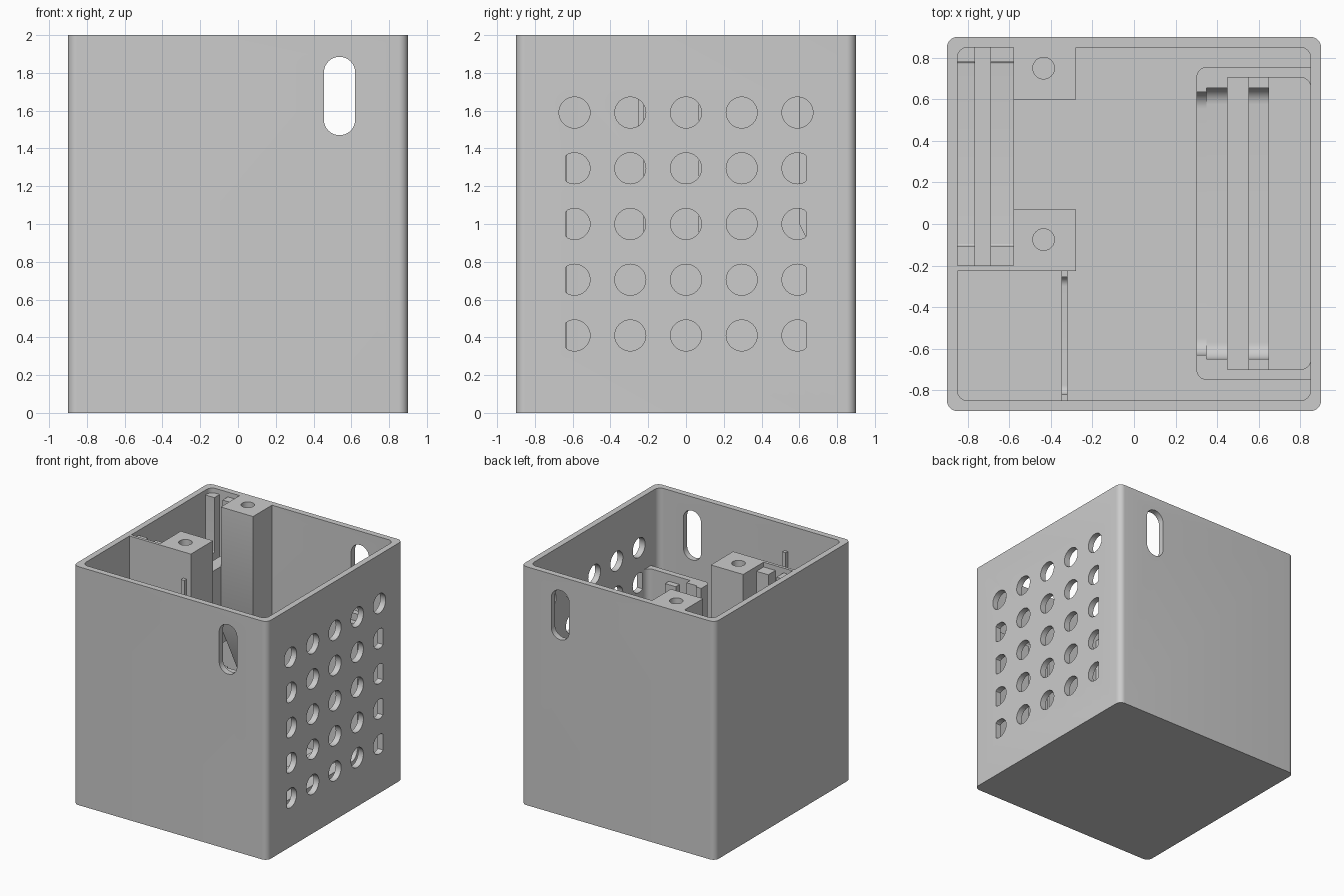
import bpy, bmesh, math

old = bpy.data.objects.get("Cube")
if old:
    bpy.data.objects.remove(old, do_unlink=True)

grey = bpy.data.materials.new("light_grey_plastic")
grey.use_nodes = True
GREY = (0.6, 0.6, 0.6, 1)
grey.diffuse_color = GREY
grey.node_tree.nodes["Principled BSDF"].inputs["Base Color"].default_value = GREY


def rounded(a0, a1, b0, b1, radii, steps=8):
    """Rounded rectangle; radii run from low-low corner anticlockwise."""
    if not isinstance(radii, tuple):
        radii = (radii,) * 4
    corners = ((a0, b0, 1, 1), (a1, b0, -1, 1), (a1, b1, -1, -1), (a0, b1, 1, -1))
    pts = []
    for i, ((a, b, sa, sb), r) in enumerate(zip(corners, radii)):
        if r == 0:
            pts.append((a, b))
            continue
        for k in range(steps + 1):
            t = math.pi + (i + k / steps) * math.pi / 2
            pts.append((a + sa * r + r * math.cos(t), b + sb * r + r * math.sin(t)))
    return pts


def u_profile(a0, a1, bottom, top, in0, in1, in_bottom, r):
    """Upright U: a block with a round-cornered opening cut from its top."""
    opening = rounded(in0, in1, in_bottom, top, (r, r, 0, 0))
    return [(a0, top), (a0, bottom), (a1, bottom), (a1, top)] + [opening[-2]] + opening[-3::-1] + [opening[-1]]


def prism(name, pts, axis, lo, hi):
    """Extrude a flat outline along an axis; x uses (y,z), y uses (x,z), z uses (x,y)."""
    place = {"x": lambda p, d: (d, p[0], p[1]),
             "y": lambda p, d: (p[0], d, p[1]),
             "z": lambda p, d: (p[0], p[1], d)}[axis]
    bm = bmesh.new()
    rings = [[bm.verts.new(place(p, d)) for p in pts] for d in (lo, hi)]
    n = len(pts)
    bm.faces.new(rings[0][::-1])
    bm.faces.new(rings[1])
    for i in range(n):
        j = (i + 1) % n
        bm.faces.new((rings[0][i], rings[0][j], rings[1][j], rings[1][i]))
    bmesh.ops.recalc_face_normals(bm, faces=bm.faces)
    mesh = bpy.data.meshes.new(name)
    bm.to_mesh(mesh)
    bm.free()
    mesh.materials.append(grey)
    obj = bpy.data.objects.new(name, mesh)
    bpy.context.collection.objects.link(obj)
    return obj


def block(name, x0, x1, y0, y1, z0, z1):
    return prism(name, rounded(x0, x1, y0, y1, 0), "z", z0, z1)


def cut(obj, cutters):
    """Subtract the cutters, bake the result and drop the helpers."""
    for c in cutters:
        c.hide_render = True
        m = obj.modifiers.new("cut", "BOOLEAN")
        m.operation, m.solver, m.object = "DIFFERENCE", "EXACT", c
    bpy.context.view_layer.update()
    deps = bpy.context.evaluated_depsgraph_get()
    baked = bpy.data.meshes.new_from_object(obj.evaluated_get(deps))
    obj.modifiers.clear()
    obj.data = baked
    for c in cutters:
        bpy.data.objects.remove(c, do_unlink=True)


def disc(a, b, r, limit=9, n=40):
    pts = []
    for k in range(n):
        t = 2 * math.pi * k / n
        pts.append((max(-limit, min(limit, a + r * math.cos(t))), b + r * math.sin(t)))
    return pts


# Open-topped case with side vents and a slot through front and back
FLOOR, WALL, OUT, TOP = 0.05, 0.85, 0.9, 2.0
case = prism("case", rounded(-OUT, OUT, -OUT, OUT, 0.05), "z", 0, TOP)
cutters = [prism("cavity", rounded(-WALL, WALL, -WALL, WALL, 0.05), "z", FLOOR, TOP + 0.1)]
for side in (-1, 1):
    lo, hi = sorted((side * 0.8, side * 1.0))
    cutters.append(prism("slot_cutter", rounded(0.455, 0.62, 1.47, 1.885, 0.082), "y", lo, hi))
for row in range(5):
    for col in range(-2, 3):
        limit = 9 if row == 4 else 0.635
        outline = disc(col * 0.295, 0.41 + row * 0.295, 0.082, limit)
        cutters.append(prism("vent_cutter", outline, "x", 0.8, 1.0))
cut(case, cutters)

# Holder inside the vented wall: side walls, open panel and two guide rails
HOLD = 1.38
holder = prism("holder_frame", rounded(0.3, WALL, -0.75, 0.755, (0.05, 0, 0, 0.05)), "z", FLOOR, HOLD)
cut(holder, [
    prism("holder_cavity", rounded(0.35, WALL + 0.001, -0.7, 0.705, 0.05), "z", 0, 1.6),
    prism("panel_opening", rounded(-0.63, 0.635, 0.2, 1.6, (0.08, 0.08, 0, 0)), "x", 0.2, 0.5),
])
for name, x0, x1, top in (("inner_guide_rail", 0.35, 0.45, HOLD),
                          ("outer_guide_rail", 0.55, 0.65, 1.32)):
    prism(name, u_profile(-0.7, 0.705, FLOOR, top, -0.65, 0.655, 0.2, 0.08), "x", x0, x1)

# Screw pillars flush with the rim
LOW = 0.85
back_pillar = prism("back_pillar", [(0.6, TOP), (0.6, 1.0), (WALL, 0.5), (WALL, TOP)], "x", -0.58, -0.28)
front_pillar = block("front_pillar", -0.58, -0.28, -0.225, 0.07, LOW, TOP)
for pillar, y in ((back_pillar, 0.75), (front_pillar, -0.075)):
    cut(pillar, [prism("screw_cutter", disc(-0.435, y, 0.052), "z", 1.5, TOP + 0.1)])

# Board holder beside the plain wall
block("board_end_wall", -WALL, -0.58, -0.225, -0.2, LOW, TOP)
block("board_slot_floor", -0.765, -0.69, -0.2, WALL, LOW, 1.4)
for name, x0, x1 in (("outer_board_rail", -WALL, -0.765), ("inner_board_rail", -0.69, -0.58)):
    prism(name, u_profile(-0.2, WALL, LOW, 1.96, -0.105, 0.78, 1.5, 0.01), "x", x0, x1)

# Thin fin between front pillar and front wall
prism("thin_fin", u_profile(-WALL, -0.225, LOW, 1.78, -0.82, -0.255, 1.45, 0.045), "x", -0.35, -0.32)

# Smooth the rounded corners, keep edges crisp
bpy.ops.object.select_all(action="DESELECT")
for obj in bpy.context.collection.objects:
    if obj.type == "MESH" and grey.name in obj.data.materials:
        obj.select_set(True)
        bpy.context.view_layer.objects.active = obj
bpy.ops.object.shade_smooth_by_angle(angle=math.radians(30))
